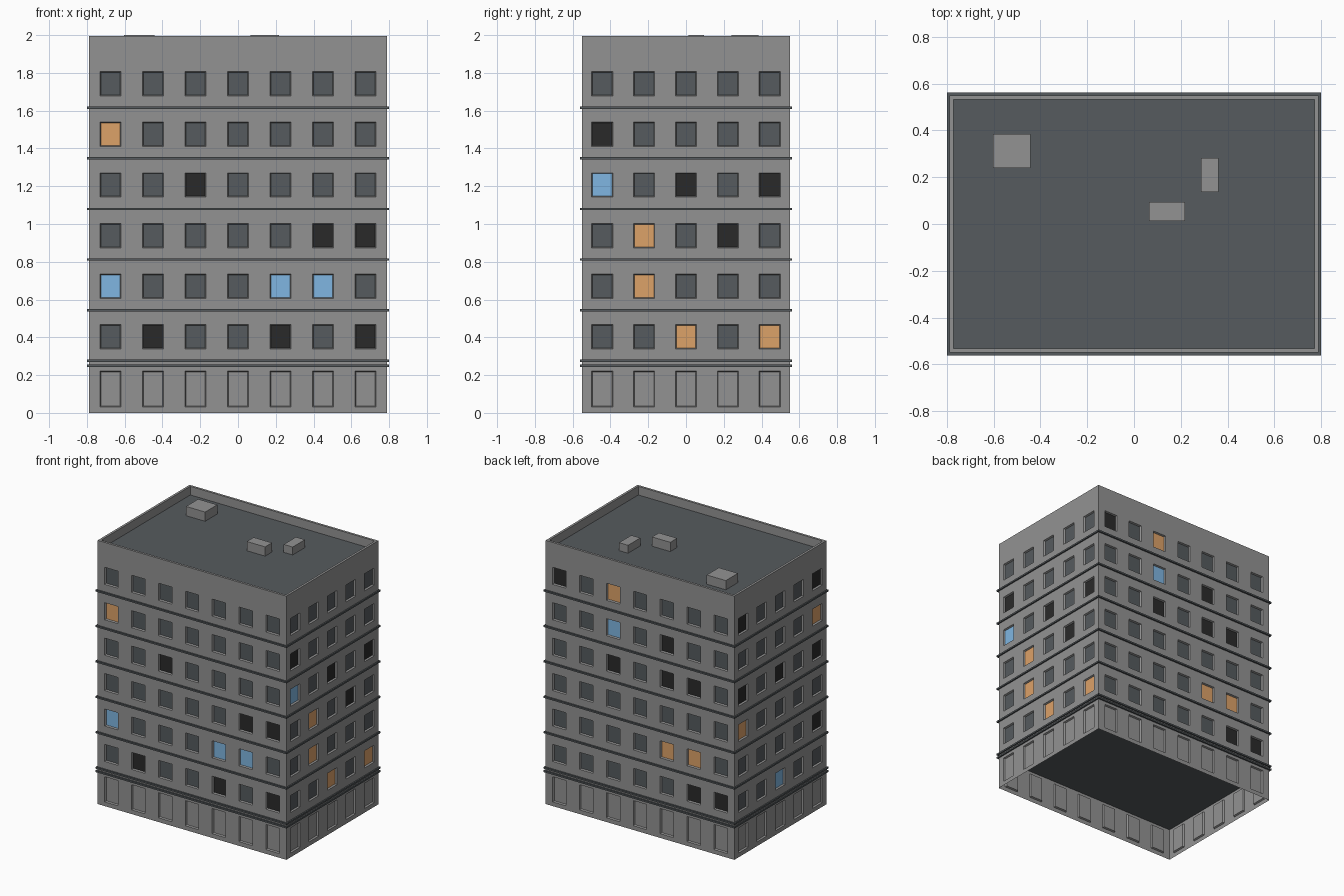
import bpy
import bmesh
from math import pi
from mathutils import Matrix, Vector

if "Cube" in bpy.data.objects:
    bpy.data.objects.remove(bpy.data.objects["Cube"])

HALF_X, HALF_Y, WALL_TOP, ROOF_Z = 0.79, 0.55, 1.995, 1.93
STOREY = 0.268


def material(name, rgb):
    mat = bpy.data.materials.new(name)
    mat.use_nodes = True
    colour = (*rgb, 1.0)
    mat.diffuse_color = colour
    mat.node_tree.nodes["Principled BSDF"].inputs["Base Color"].default_value = colour
    return mat


MATERIALS = [
    material("wall grey", (0.29, 0.29, 0.29)),
    material("slate", (0.092, 0.104, 0.112)),
    material("dark window", (0.023, 0.023, 0.023)),
    material("warm lit window", (0.72, 0.36, 0.14)),
    material("blue lit window", (0.215, 0.47, 0.76)),
]
WALL, SLATE = 0, 1
PANE = {"w": WALL, ".": SLATE, "k": 2, "o": 3, "b": 4}


def finish(bm, name):
    mesh = bpy.data.meshes.new(name)
    bm.to_mesh(mesh)
    bm.free()
    for mat in MATERIALS:
        mesh.materials.append(mat)
    obj = bpy.data.objects.new(name, mesh)
    bpy.context.collection.objects.link(obj)
    return obj


def box(name, low, high, mat):
    low, high = Vector(low), Vector(high)
    bm = bmesh.new()
    bmesh.ops.create_cube(bm, size=1)
    for v in bm.verts:
        v.co = (low + high) / 2 + v.co * (high - low)
    for f in bm.faces:
        f.material_index = mat
    return finish(bm, name)


def facade(name, half_width, distance, spacing, turn, floors):
    """Wall sheet with recessed panes; floors lists panes from the top down."""
    columns = len(floors[0])
    us = [-half_width]
    for c in range(columns):
        centre = (c - (columns - 1) / 2) * spacing
        us += [centre - 0.056, centre + 0.056]
    us.append(half_width)
    zs = [0, 0.032, 0.222]
    for floor in range(6):
        sill = 0.338 + floor * STOREY
        zs += [sill, sill + 0.129]
    zs.append(WALL_TOP)
    rows = ["w" * columns] + floors[::-1]

    bm = bmesh.new()
    grid = [[bm.verts.new((u, -distance, z)) for u in us] for z in zs]
    panes = []
    for j in range(len(zs) - 1):
        for i in range(len(us) - 1):
            f = bm.faces.new((grid[j][i], grid[j][i + 1],
                              grid[j + 1][i + 1], grid[j + 1][i]))
            if i % 2 and j % 2:
                panes.append((f, PANE[rows[j // 2][i // 2]]))
    bm.normal_update()
    # recess every opening, then colour the pane at its back
    bmesh.ops.inset_individual(bm, faces=[f for f, _ in panes],
                               thickness=0.007, depth=-0.012)
    for f, mat in panes:
        f.material_index = mat
    bm.transform(Matrix.Rotation(turn, 4, "Z"))
    return finish(bm, name)


# Four walls, panes read left to right as seen from outside
facade("front_wall", HALF_X, HALF_Y, 0.225, 0,
       [".......", "o......", "..k....", ".....kk", "b...bb.", ".k..k.k"])
facade("left_wall", HALF_Y, HALF_X, 0.2215, pi / 2,
       [".....", "k....", "b.k.k", ".o.k.", ".o...", "..o.o"])
facade("back_wall", HALF_X, HALF_Y, 0.225, pi,
       ["k.o....", "..b.k..", "..k.kk.", ".......", "....oo.", ".....kk"])
facade("right_wall", HALF_Y, HALF_X, 0.2215, -pi / 2,
       ["k...k", "....o", "k.k.k", "o....", "....k", "..b.."])

# Floor slabs that stand out as thin bands; the lowest is the ceiling of the base
levels = [0.25] + [0.276 + n * STOREY for n in range(6)]
for n, z in enumerate(levels):
    box(f"floor_band_{n + 1}", (-0.8, -0.562, z - 0.006), (0.8, 0.562, z + 0.006), SLATE)

# Parapet rim with the sunken roof
bm = bmesh.new()
corners = [(-1, -1), (1, -1), (1, 1), (-1, 1)]
roof = bm.faces.new([bm.verts.new((x * HALF_X, y * HALF_Y, WALL_TOP)) for x, y in corners])
bm.normal_update()
bmesh.ops.inset_individual(bm, faces=[roof], thickness=0.025)
bmesh.ops.inset_individual(bm, faces=[roof], thickness=0.0005, depth=ROOF_Z - WALL_TOP)
roof.material_index = SLATE
finish(bm, "parapet_and_roof")

# Rooftop service units
box("large_roof_unit", (-0.603, 0.24, ROOF_Z), (-0.443, 0.385, 2.0), WALL)
box("wide_roof_unit", (0.065, 0.013, ROOF_Z), (0.218, 0.095, 2.0), WALL)
box("narrow_roof_unit", (0.287, 0.137, ROOF_Z), (0.362, 0.283, 1.99), WALL)
